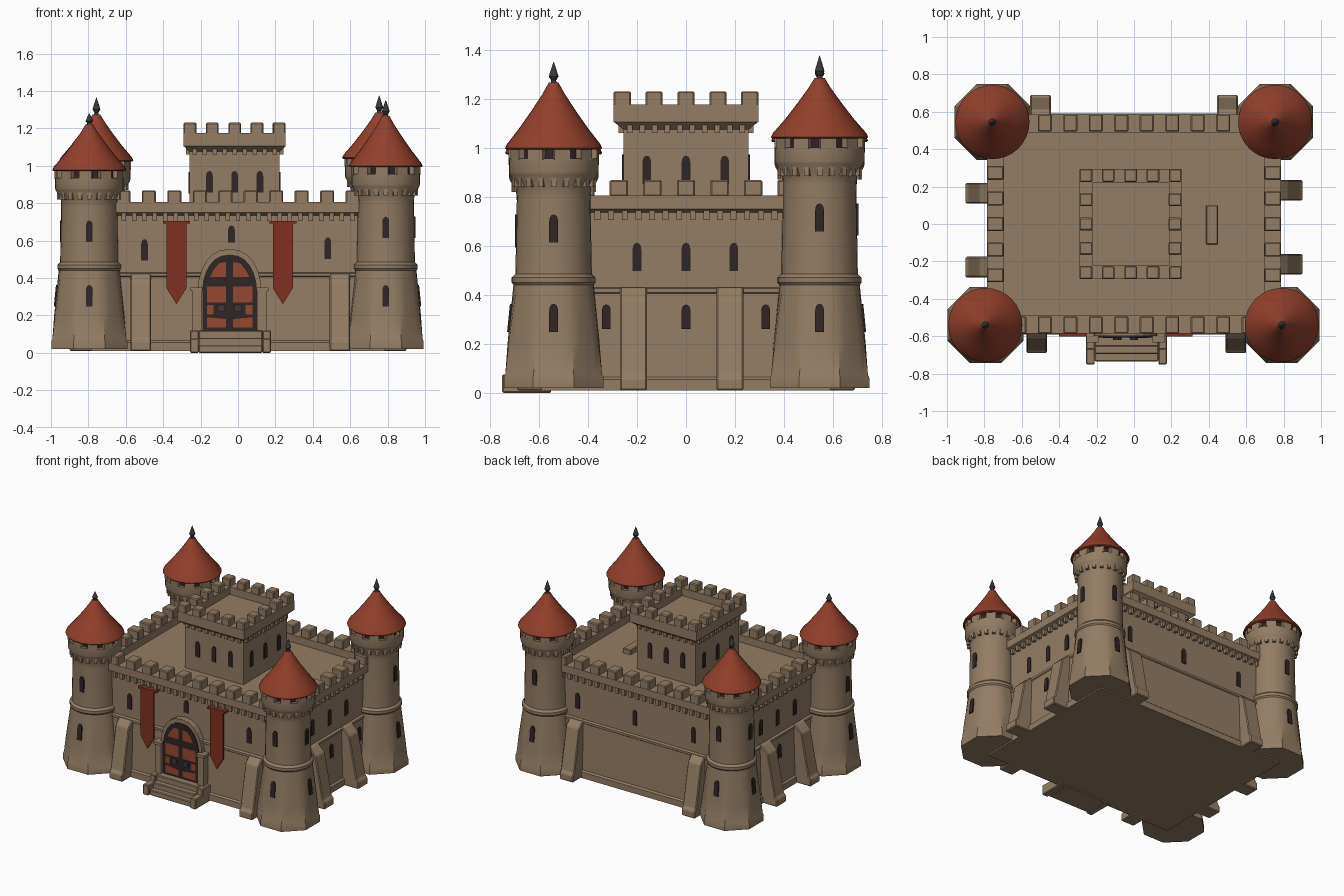
import bpy, bmesh
from math import pi, cos, sin
from mathutils import Matrix, Vector

if "Cube" in bpy.data.objects:
    bpy.data.objects.remove(bpy.data.objects["Cube"])


def material(name, rgb):
    m = bpy.data.materials.new(name)
    m.diffuse_color = (*rgb, 1)
    m.use_nodes = True
    m.node_tree.nodes["Principled BSDF"].inputs["Base Color"].default_value = m.diffuse_color
    return m


STONE = material("sandstone", (0.295, 0.205, 0.128))
ROOF = material("red_tile", (0.29, 0.05, 0.024))
CLOTH = material("red_cloth", (0.22, 0.03, 0.015))
DARK = material("dark_brown", (0.030, 0.018, 0.018))
PANEL = material("door_red", (0.30, 0.065, 0.030))
IRON = material("iron", (0.045, 0.04, 0.042))


def finish(name, bm, mat, smooth=False, bevel=0):
    bmesh.ops.recalc_face_normals(bm, faces=bm.faces)
    me = bpy.data.meshes.new(name)
    bm.to_mesh(me)
    bm.free()
    me.materials.append(mat)
    ob = bpy.data.objects.new(name, me)
    bpy.context.collection.objects.link(ob)
    if bevel:
        mod = ob.modifiers.new("soft_edges", 'BEVEL')
        mod.width, mod.segments = bevel, 1
    if smooth:
        bpy.ops.object.select_all(action='DESELECT')
        ob.select_set(True)
        bpy.context.view_layer.objects.active = ob
        bpy.ops.object.shade_smooth_by_angle(angle=0.6)
    return ob


def skin(bm, rings):
    """Bridge equal-length rings of points and cap both ends."""
    rows = [[bm.verts.new(p) for p in r] for r in rings]
    n = len(rows[0])
    for a, b in zip(rows, rows[1:]):
        for i in range(n):
            bm.faces.new((a[i], a[(i + 1) % n], b[(i + 1) % n], b[i]))
    bm.faces.new(rows[0])
    bm.faces.new(rows[-1])


def lathe(name, x, y, prof, mat, n=32):
    """Profile of (radius, z, octagon amount) turned about a vertical axis."""
    bm = bmesh.new()
    rings = []
    for r, z, *o in prof:
        o = o[0] if o else 0
        ring = []
        for i in range(n):
            a = 2 * pi * i / n
            phi = (a + pi / 8) % (pi / 4) - pi / 8
            rr = r * (1 + o * (1 / cos(phi) - 1))
            ring.append((x + rr * cos(a), y + rr * sin(a), z))
        rings.append(ring)
    skin(bm, rings)
    return finish(name, bm, mat, True)


def rect_loft(name, cx, cy, prof, mat):
    """Stack of rectangles (half x, half y, z)."""
    bm = bmesh.new()
    skin(bm, [[(cx + sx * hx, cy + sy * hy, z) for sx, sy in ((-1, -1), (1, -1), (1, 1), (-1, 1))]
              for hx, hy, z in prof])
    return finish(name, bm, mat)


def box(bm, x0, x1, y0, y1, z0, z1, M=Matrix()):
    skin(bm, [[M @ Vector(p) for p in ((x0, y0, z), (x1, y0, z), (x1, y1, z), (x0, y1, z))] for z in (z0, z1)])


def prism(bm, pts, M, d0, d1):
    """Outline (u, v) in local xz, extruded along local y."""
    skin(bm, [[M @ Vector((u, d, v)) for u, v in pts] for d in (d0, d1)])


def place(x, y, z, ang, tilt=0):
    """Local y looks outward along angle ang."""
    return Matrix.Translation((x, y, z)) @ Matrix.Rotation(ang - pi / 2, 4, 'Z') @ Matrix.Rotation(tilt, 4, 'X')


def arch(w, z0, zs, zt, k=6):
    """Pointed arch outline, half width w, springing at zs, tip at zt."""
    side = [(w * cos(t * pi / 2 / k) ** 0.85, zs + (zt - zs) * sin(t * pi / 2 / k) ** 1.1) for t in range(k)]
    return [(-w, z0), (w, z0)] + side + [(0, zt)] + [(-u, v) for u, v in reversed(side)]


FRONT, BACK, RIGHT, LEFT = -pi / 2, pi / 2, 0, pi
slits = bmesh.new()


def slit(x, y, z, ang, tilt=0, h=0.115):
    prism(slits, arch(0.018, -h / 2, h / 4, h / 2, 3), place(x, y, z, ang, tilt), -0.003, 0.006)


# Curtain wall with plinth, string course, flared parapet and deck
rect_loft("castle_body", 0, 0, [
    (0.785, 0.59, 0.01), (0.785, 0.59, 0.055), (0.772, 0.578, 0.065), (0.762, 0.568, 0.405),
    (0.768, 0.574, 0.41), (0.768, 0.574, 0.425), (0.75, 0.555, 0.43), (0.75, 0.555, 0.735),
    (0.787, 0.585, 0.75), (0.787, 0.585, 0.805), (0.695, 0.49, 0.805), (0.695, 0.49, 0.75)], STONE)

# Keep with its own sunken roof deck
KX = -0.018
rect_loft("keep", KX, 0, [
    (0.24, 0.255, 0.74), (0.24, 0.255, 1.075), (0.273, 0.295, 1.105), (0.273, 0.295, 1.175),
    (0.205, 0.223, 1.175), (0.205, 0.223, 1.12)], STONE)


def merlons(name, cx, hx, hy, nx, ny, w, th, z0, z1):
    bm = bmesh.new()
    for s in (-1, 1):
        for i in range(nx):
            x = cx - hx + w / 2 + i * (2 * hx - w) / (nx - 1)
            box(bm, x - w / 2, x + w / 2, s * hy, s * (hy - th), z0, z1)
        for i in range(1, ny - 1):
            y = -hy + w / 2 + i * (2 * hy - w) / (ny - 1)
            box(bm, cx + s * hx, cx + s * (hx - th), y - w / 2, y + w / 2, z0, z1)
    finish(name, bm, STONE, bevel=0.006)


merlons("wall_merlons", 0, 0.787, 0.585, 12, 9, 0.075, 0.09, 0.80, 0.868)
merlons("keep_merlons", KX, 0.273, 0.295, 5, 5, 0.068, 0.07, 1.17, 1.23)


# Corbel teeth below the parapets
def corbels(name, cx, hx, hy, step, z0, z1, out):
    bm = bmesh.new()
    for s in (-1, 1):
        for h, along_x in ((hx, True), (hy, False)):
            n = int(2 * h / step)
            for i in range(n):
                t = -h + (i + 0.5) * 2 * h / n
                M = place(cx + t, s * hy, 0, s * pi / 2) if along_x else place(cx + s * hx, t, 0, 0 if s > 0 else pi)
                box(bm, -0.012, 0.012, -0.01, out, z0, z1, M)
    finish(name, bm, STONE)


corbels("wall_corbels", 0, 0.75, 0.555, 0.055, 0.705, 0.75, 0.022)
corbels("keep_corbels", KX, 0.24, 0.255, 0.05, 1.06, 1.10, 0.02)

# Buttresses: (position along wall, wall distance, facing)
bm = bmesh.new()
side_profile = [(-0.05, 0.01), (0.125, 0.01), (0.125, 0.06), (0.11, 0.075), (0.05, 0.38), (0.0, 0.43), (-0.05, 0.43)]
for x, y, a in ((-0.52, -0.565, FRONT), (0.545, -0.565, FRONT), (-0.5, 0.565, BACK), (0.5, 0.565, BACK),
                (0.775, 0.18, RIGHT), (0.775, -0.215, RIGHT), (-0.775, 0.165, LEFT), (-0.775, -0.23, LEFT)):
    prism(bm, side_profile, place(x, y, 0, a + pi / 2), -0.055, 0.055)
finish("buttresses", bm, STONE, bevel=0.006)

# Corner towers: x, y, eaves height, roof height, spire height
for name, x, y, h, rh, sh in (("front_left", -0.795, -0.54, 0.98, 0.24, 0.06),
                              ("front_right", 0.79, -0.54, 1.0, 0.265, 0.085),
                              ("back_left", -0.757, 0.545, 1.03, 0.245, 0.09),
                              ("back_right", 0.755, 0.545, 1.045, 0.24, 0.09)):
    lathe(name + "_tower", x, y, [
        (0.203, 0.02, 1), (0.203, 0.06, 1), (0.197, 0.075, 1), (0.188, 0.2, 0.7), (0.164, 0.44, 0),
        (0.171, 0.45), (0.171, 0.47), (0.156, 0.485), (0.15, h - 0.2), (0.153, h - 0.16),
        (0.18, h - 0.11), (0.183, h - 0.1), (0.183, h - 0.045), (0.14, h - 0.045)], STONE)
    lathe(name + "_tower_gallery", x, y, [(0.16, h - 0.06), (0.16, h + 0.005)], DARK)
    bm = bmesh.new()
    for i in range(10):
        box(bm, -0.034, 0.034, 0.13, 0.182, h - 0.05, h + 0.002, place(x, y, 0, i * pi / 5 + 0.2))
    for i in range(20):
        box(bm, -0.011, 0.011, 0.14, 0.172, h - 0.16, h - 0.105, place(x, y, 0, i * pi / 10))
    finish(name + "_tower_merlons", bm, STONE)
    lathe(name + "_roof", x, y, [
        (0.02, h), (0.192, h - 0.008), (0.198, h - 0.002), (0.19, h + 0.015), (0.14, h + rh * 0.3),
        (0.09, h + rh * 0.57), (0.045, h + rh * 0.83), (0.02, h + rh)], ROOF)
    t = h + rh
    lathe(name + "_spire", x, y, [
        (0.024, t - 0.015), (0.012, t), (0.011, t + 0.01), (0.021, t + sh * 0.3),
        (0.014, t + sh * 0.55), (0.001, t + sh)], IRON, 10)
    for a in (RIGHT if x > 0 else LEFT, FRONT if y < 0 else BACK):
        slit(x + 0.152 * cos(a), y + 0.152 * sin(a), h - 0.33, a)
        slit(x + 0.178 * cos(a), y + 0.178 * sin(a), 0.305, a, 0.1)

# Slit windows of walls and keep
for x, z in ((-0.5, 0.55), (-0.035, 0.635), (0.48, 0.56)):
    slit(x, -0.555, z, FRONT, h=0.09 if x == -0.035 else 0.115)
for x in (-0.45, 0.03, 0.5):
    slit(x, 0.555, 0.555, BACK)
for s, a in ((1, RIGHT), (-1, LEFT)):
    for y in (-0.2, 0, 0.195):
        slit(s * 0.75, y, 0.555, a)
    for y in (-0.325, 0, 0.325):
        slit(s * 0.766, y, 0.31, a, 0.03, 0.1)
    for y in (-0.16, 0, 0.158):
        slit(KX + s * 0.24, y, 0.91, a)
    for x in (-0.135, 0, 0.135):
        slit(KX + x, s * 0.255, 0.915, BACK if s > 0 else FRONT)
finish("slit_windows", slits, DARK)

# Gate: stone surround, jambs, dark frame, red panels, ring handles
GX = -0.045
gate = place(GX, -0.565, 0, FRONT)
bm = bmesh.new()
prism(bm, arch(0.17, 0.01, 0.34, 0.555), gate, -0.02, 0.035)
for s in (-1, 1):
    box(bm, s * 0.15, s * 0.2, 0, 0.06, 0.01, 0.33, gate)
    box(bm, s * 0.145, s * 0.208, 0, 0.068, 0.33, 0.35, gate)
finish("gate_surround", bm, STONE)
bm = bmesh.new()
prism(bm, arch(0.146, 0.12, 0.34, 0.525), gate, 0.034, 0.041)
finish("gate_frame", bm, DARK)
bm = bmesh.new()
for s in (-1, 1):
    for pts in ([(0.018, 0.405), (0.105, 0.405), (0.085, 0.445), (0.055, 0.48), (0.018, 0.485)],
                [(0.018, 0.27), (0.122, 0.27), (0.122, 0.355), (0.018, 0.355)],
                [(0.085, 0.205), (0.122, 0.205), (0.122, 0.255), (0.085, 0.255)],
                [(0.018, 0.135), (0.122, 0.135), (0.122, 0.19), (0.018, 0.18)]):
        prism(bm, [(s * u, v) for u, v in pts], gate, 0.04, 0.044)
finish("gate_panels", bm, PANEL)
bm = bmesh.new()
for s in (-1, 1):
    disc = [(s * 0.045 + 0.022 * cos(i * pi / 5), 0.238 + 0.022 * sin(i * pi / 5)) for i in range(10)]
    prism(bm, disc, gate, 0.035, 0.055)
finish("gate_handles", bm, IRON)

# Entrance steps with low cheek walls
bm = bmesh.new()
for i in range(3):
    box(bm, -0.21, 0.13, -0.735 + 0.04 * i, -0.55, 0, 0.04 * (i + 1))
for x in (-0.257, 0.13):
    box(bm, x, x + 0.047, -0.75, -0.55, 0, 0.075)
    box(bm, x, x + 0.047, -0.67, -0.55, 0, 0.12)
finish("entrance_steps", bm, STONE, bevel=0.005)

# Banners hanging from rods
bm, rods = bmesh.new(), bmesh.new()
for x in (-0.329, 0.24):
    M = place(x, -0.585, 0, FRONT)
    prism(bm, [(-0.053, 0.695), (-0.053, 0.345), (0, 0.26), (0.053, 0.345), (0.053, 0.695)], M, 0, 0.009)
    box(rods, -0.072, 0.072, -0.03, 0.016, 0.69, 0.705, M)
finish("banners", bm, CLOTH)
finish("banner_rods", rods, CLOTH)

# Small slab on the deck
bm = bmesh.new()
box(bm, 0.385, 0.45, -0.11, 0.10, 0.74, 0.785)
finish("deck_slab", bm, STONE, bevel=0.005)
